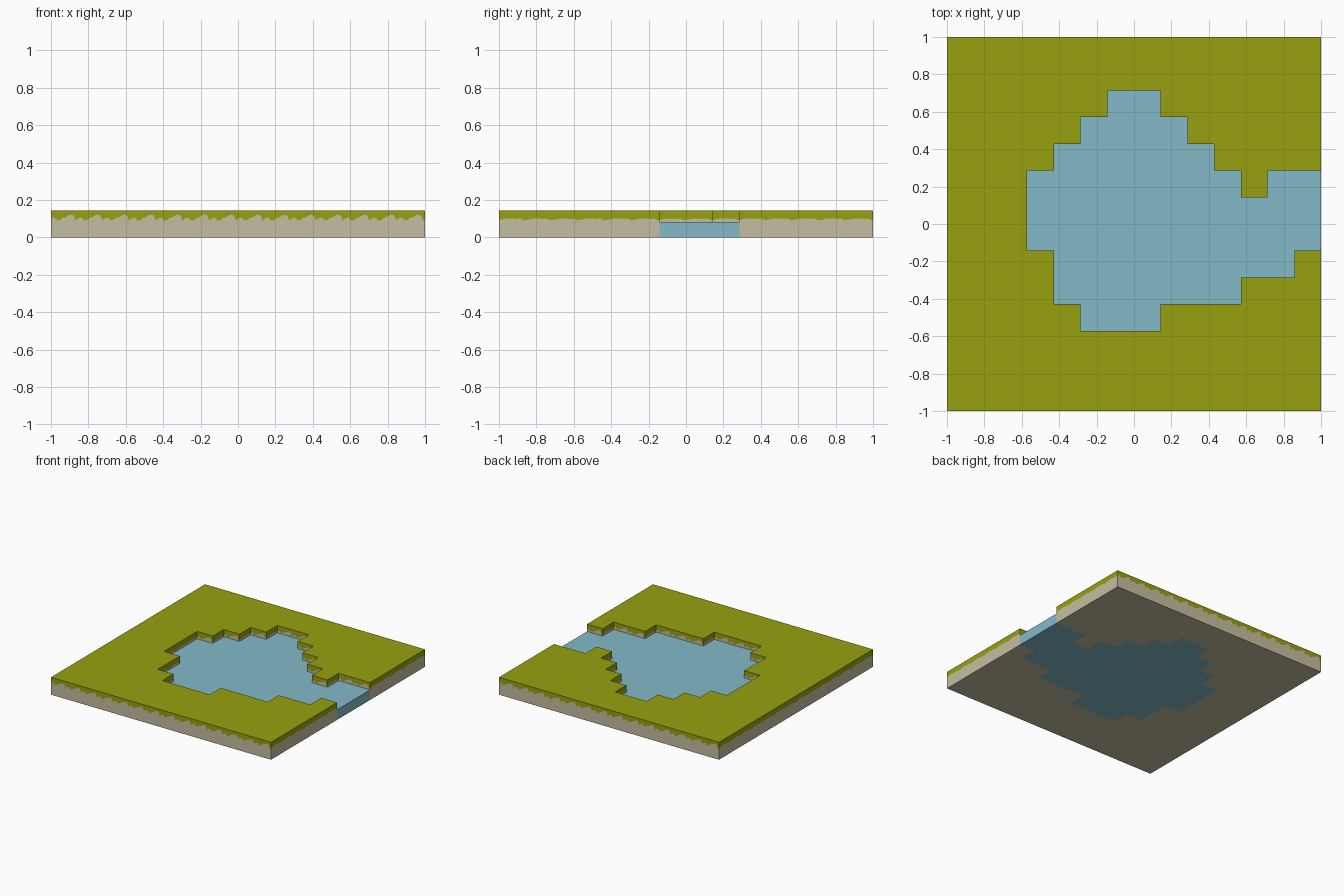
import bpy, bmesh

if "Cube" in bpy.data.objects:
    bpy.data.objects.remove(bpy.data.objects["Cube"])

C = 1 / 7            # grid cell: the tile is 14 x 14 cells
TOP, WATER = C, 0.083

# Pond outline: row (lower y, in cells) -> list of x spans
POND = {4: [(-1, 1)], 3: [(-2, 2)], 2: [(-3, 3)], 1: [(-4, 4), (5, 7)],
        0: [(-4, 7)], -1: [(-4, 7)], -2: [(-3, 6)], -3: [(-3, 4)], -4: [(-2, 1)]}

# Lower edge of the grass along one cell: (fraction, height)
FRINGE_LONG = [(0, .100), (.12, .107), (.25, .090), (.36, .094), (.45, .106), (.56, .108),
               (.66, .118), (.76, .122), (.85, .116), (.92, .090), (1, .100)]
FRINGE_SHORT = [(0, .093), (.15, .097), (.3, .101), (.5, .102), (.65, .098), (.8, .101), (.9, .094), (1, .093)]


def material(name, rgb):
    m = bpy.data.materials.new(name)
    m.diffuse_color = (*rgb, 1)
    m.use_nodes = True
    m.node_tree.nodes["Principled BSDF"].inputs["Base Color"].default_value = m.diffuse_color
    return m


GRASS = material("grass_green", (0.310, 0.356, 0.0045))
SOIL = material("sandy_soil", (0.565, 0.515, 0.355))
BLUE = material("water_blue", (0.227, 0.490, 0.584))


def is_pond(i, j):
    return any(a <= i < b for a, b in POND.get(j, []))


def inside(i, j):
    return -7 <= i < 7 and -7 <= j < 7


def quad(bm, pts):
    bm.faces.new([bm.verts.new(p) for p in pts])


def cell_face(bm, i, j, z, up):
    pts = [(i * C, j * C, z), ((i + 1) * C, j * C, z),
           ((i + 1) * C, (j + 1) * C, z), (i * C, (j + 1) * C, z)]
    quad(bm, pts if up else pts[::-1])


def strip(bm, p, q, lows, highs):
    """Vertical wall from p to q (cells) between two height profiles."""
    def at(t, z):
        return ((p[0] + (q[0] - p[0]) * t) * C, (p[1] + (q[1] - p[1]) * t) * C, z)
    for (t0, a0), (t1, a1), (_, b0), (_, b1) in zip(lows, lows[1:], highs, highs[1:]):
        quad(bm, [at(t0, a0), at(t1, a1), at(t1, b1), at(t0, b0)])


def finish(name, bm, mat):
    bmesh.ops.remove_doubles(bm, verts=bm.verts, dist=1e-5)
    # merge coplanar cells into large flat faces
    bmesh.ops.dissolve_limit(bm, angle_limit=0.01, verts=bm.verts, edges=bm.edges)
    me = bpy.data.meshes.new(name)
    bm.to_mesh(me)
    bm.free()
    me.materials.append(mat)
    bpy.context.collection.objects.link(bpy.data.objects.new(name, me))


grass, soil, water = bmesh.new(), bmesh.new(), bmesh.new()
for i in range(-7, 7):
    for j in range(-7, 7):
        pond = is_pond(i, j)
        # Horizontal surfaces
        cell_face(water if pond else grass, i, j, WATER if pond else TOP, True)
        cell_face(water if pond else soil, i, j, 0, False)
        # Vertical walls, counter-clockwise so normals point outwards
        sides = [((0, -1), (i, j), (i + 1, j)), ((1, 0), (i + 1, j), (i + 1, j + 1)),
                 ((0, 1), (i + 1, j + 1), (i, j + 1)), ((-1, 0), (i, j + 1), (i, j))]
        for (dx, dy), p, q in sides:
            ni, nj = i + dx, j + dy
            outer = not inside(ni, nj)
            if pond and outer:
                strip(water, p, q, [(0, 0), (1, 0)], [(0, WATER), (1, WATER)])
            elif not pond and (outer or is_pond(ni, nj)):
                edge = FRINGE_LONG if dy else FRINGE_SHORT
                base = 0 if outer else WATER
                strip(soil, p, q, [(t, base) for t, _ in edge], edge)
                strip(grass, p, q, edge, [(t, TOP) for t, _ in edge])

finish("grass_layer", grass, GRASS)
finish("soil_base", soil, SOIL)
finish("pond_water", water, BLUE)
